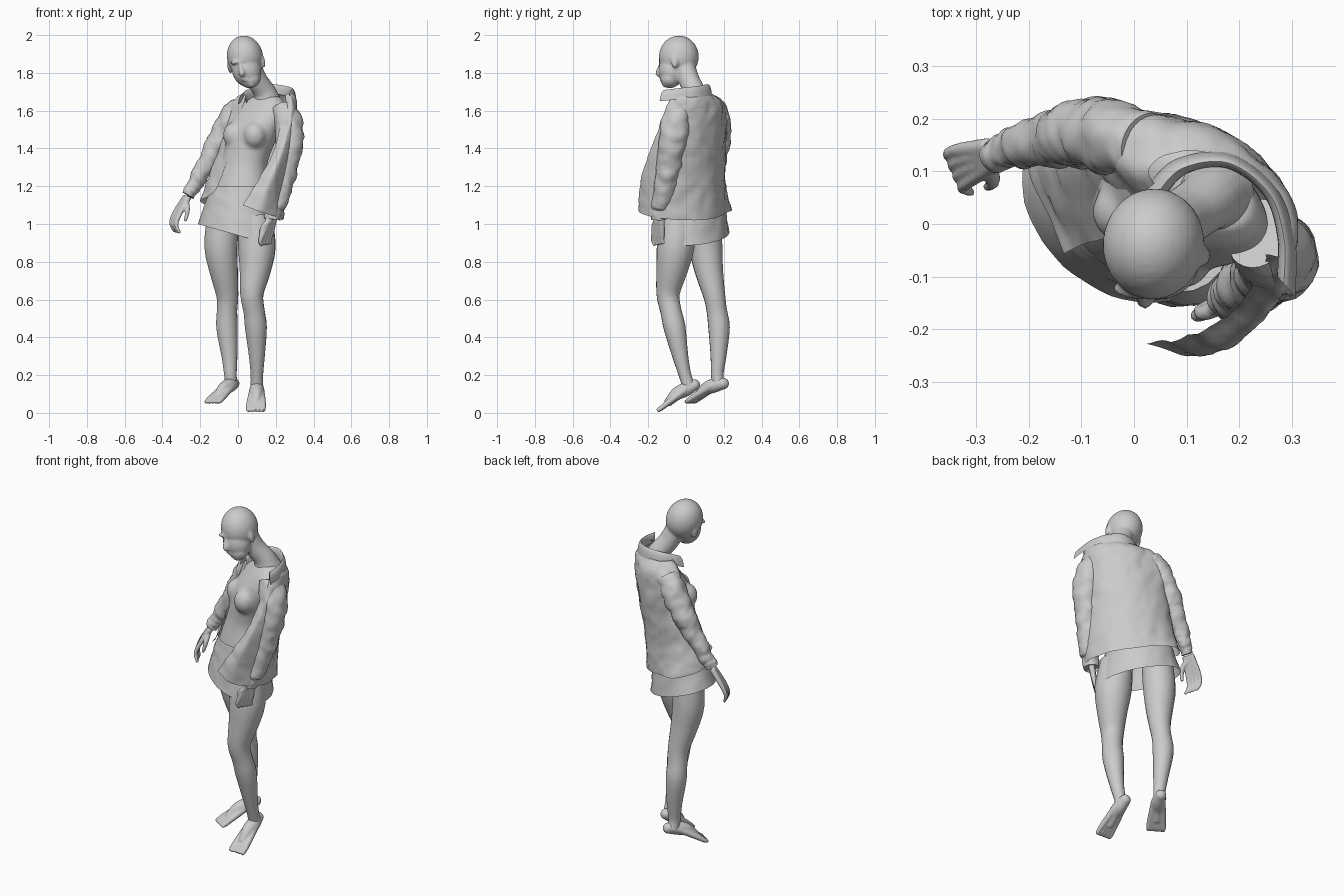
import bpy, bmesh, math
from mathutils import Vector, Matrix, noise

LAT = Vector((0.78, -0.62, 0))      # across the turned body
FWD = Vector((-0.62, -0.78, 0))     # direction the body faces


def spline(pts, n):
    """Catmull-Rom samples, n per span, for vectors of any size."""
    p = [Vector(q) for q in pts]
    p = [2 * p[0] - p[1]] + p + [2 * p[-1] - p[-2]]
    out = []
    for i in range(1, len(p) - 2):
        a, b, c, d = p[i - 1:i + 3]
        for k in range(n):
            t = k / n
            out.append(0.5 * (2 * b + (c - a) * t + (2 * a - 5 * b + 4 * c - d) * t * t
                              + (3 * b - a - 3 * c + d) * t ** 3))
    return out + [p[-2]]


def add_grid(bm, rows, closed=False, cap=False):
    vs = [[bm.verts.new(p) for p in r] for r in rows]
    m = len(vs[0])
    for r0, r1 in zip(vs, vs[1:]):
        for j in range(m if closed else m - 1):
            k = (j + 1) % m
            bm.faces.new((r0[j], r0[k], r1[k], r1[j]))
    if cap:
        bm.faces.new(vs[0][::-1])
        bm.faces.new(vs[-1])


def add_tube(bm, pts, sides=16, n=4, cap=True):
    """Round tube through (x, y, z, radius) points."""
    s = spline(pts, n)
    c = [p.to_3d() for p in s]
    d = (c[1] - c[0]).normalized()
    u = d.orthogonal().normalized()
    rows = []
    for i, p in enumerate(c):
        nd = (c[min(i + 1, len(c) - 1)] - c[max(i - 1, 0)]).normalized()
        u = d.rotation_difference(nd) @ u
        d = nd
        w = d.cross(u)
        rows.append([p + s[i][3] * (math.cos(a) * u + math.sin(a) * w)
                     for a in (math.tau * k / sides for k in range(sides))])
    add_grid(bm, rows, True, cap)


def add_loft(bm, secs, n=4, sides=48, tilt=0, cap=True):
    """Ellipses (x, y, z, half width, half depth) aligned with the body."""
    rows = []
    for s in spline(secs, n):
        ring = []
        for k in range(sides):
            a = math.tau * k / sides
            p = Vector(s[:3]) + LAT * s[3] * math.cos(a) + FWD * s[4] * math.sin(a)
            p.z -= tilt * p.x * max(0, (1.2 - s[2]) / 0.26)
            ring.append(p)
        rows.append(ring)
    add_grid(bm, rows, True, cap)


def add_ball(bm, loc, rad, roll=0, turn=0):
    m = (Matrix.Translation(loc) @ Matrix.Rotation(turn, 4, 'Z')
         @ Matrix.Rotation(roll, 4, 'Y') @ Matrix.Diagonal((*rad, 1)))
    bmesh.ops.create_uvsphere(bm, u_segments=24, v_segments=16, radius=1, matrix=m)


def finish(bm, name, voxel=0, smooth=4, folds=0, angle=50):
    bmesh.ops.recalc_face_normals(bm, faces=bm.faces)
    if folds:
        bm.normal_update()
        for v in bm.verts:
            q = Vector((v.co.x * 14, v.co.y * 14, v.co.z * 16 + v.co.x * 10))
            v.co += v.normal * folds * (noise.noise(q) + 0.5 * noise.noise(q * 2.3))
    me = bpy.data.meshes.new(name)
    bm.to_mesh(me)
    bm.free()
    ob = bpy.data.objects.new(name, me)
    bpy.context.collection.objects.link(ob)
    bpy.ops.object.select_all(action='DESELECT')
    ob.select_set(True)
    bpy.context.view_layer.objects.active = ob
    if voxel:
        r = ob.modifiers.new("merge", 'REMESH')
        r.mode, r.voxel_size, r.use_smooth_shade = 'VOXEL', voxel, True
        s = ob.modifiers.new("soften", 'SMOOTH')
        s.factor, s.iterations = 0.5, smooth
    else:
        bpy.ops.object.shade_smooth_by_angle(angle=math.radians(angle))
    return ob


def add_digits(bm, base, knuckle, mid, tip, side, count, gap, r):
    """Fan of fingers or toes that share one wrist or heel."""
    side = Vector(side).normalized()
    for i in range(count):
        k = (i - (count - 1) / 2) * gap
        pts = [(*(Vector(p) + side * k * f), r * g) for p, f, g in
               ((base, 0.55, 1.6), (knuckle, 1, 1.25), (mid, 1.1, 1), (tip, 1.05, 0.75))]
        add_tube(bm, pts, 10, 4)


# head: skull, face, jaw, nose, lips, brow and ears merged together
bm = bmesh.new()
add_ball(bm, (0.037, -0.038, 1.885), (0.096, 0.106, 0.113), -0.2, -0.1)
add_ball(bm, (0.045, -0.075, 1.815), (0.077, 0.069, 0.092), -0.3)
add_ball(bm, (0.066, -0.085, 1.765), (0.054, 0.05, 0.045), -0.3)
add_ball(bm, (0.07, -0.106, 1.742), (0.025, 0.022, 0.02))
add_ball(bm, (0.035, -0.127, 1.765), (0.024, 0.013, 0.011), 0.3)
add_tube(bm, [(0.012, -0.135, 1.845, 0.009), (0.016, -0.142, 1.82, 0.012),
              (0.021, -0.146, 1.797, 0.016), (0.024, -0.132, 1.788, 0.014)], 10)
add_ball(bm, (0.014, -0.122, 1.862), (0.058, 0.022, 0.012), -0.2)
add_ball(bm, (0.132, -0.06, 1.862), (0.011, 0.02, 0.036), -0.2)
add_ball(bm, (-0.045, -0.022, 1.83), (0.011, 0.02, 0.034), -0.2)
add_tube(bm, [(0.065, -0.01, 1.84, 0.058), (0.098, 0.015, 1.765, 0.056),
              (0.14, 0.045, 1.7, 0.06), (0.155, 0.06, 1.64, 0.08)])
finish(bm, "head_and_neck", 0.007, 3)

# shirt torso with chest
bm = bmesh.new()
add_loft(bm, [(0.0, 0.035, 1.08, 0.175, 0.14), (0.01, 0.04, 1.2, 0.155, 0.125),
              (0.035, 0.045, 1.33, 0.13, 0.112), (0.085, 0.045, 1.5, 0.155, 0.115),
              (0.125, 0.055, 1.61, 0.155, 0.085), (0.15, 0.062, 1.675, 0.085, 0.06)])
for s in (-1, 1):
    add_ball(bm, Vector((0.035, -0.02, 1.47)) + LAT * 0.07 * s, (0.06, 0.06, 0.07))
finish(bm, "shirt", 0.011, 8)

# skirt with slanted hem
bm = bmesh.new()
add_loft(bm, [(0.01, 0.04, 1.2, 0.162, 0.132), (0.0, 0.04, 1.1, 0.185, 0.15),
              (-0.01, 0.04, 0.94, 0.22, 0.172)], 8, 64, 0.28, False)
finish(bm, "skirt", folds=0.004)

# open jacket: each row runs from the left front edge round the back
ROWS = [
    (1.69, [(.25, -.06), (.28, -.06), (.29, -.02), (.26, .06), (.19, .12), (.12, .14), (.06, .13), (.03, .1), (.05, .06)]),
    (1.645, [(.25, -.07), (.285, -.09), (.31, -.03), (.29, .06), (.2, .145), (.1, .185), (.0, .19), (-.03, .12), (.03, .04)]),
    (1.55, [(.23, -.11), (.28, -.13), (.31, -.06), (.29, .06), (.2, .16), (.1, .2), (-.02, .21), (-.06, .13), (.0, .02)]),
    (1.38, [(.185, -.17), (.24, -.19), (.29, -.08), (.26, .06), (.18, .15), (.08, .2), (-.05, .205), (-.11, .13), (-.04, -.02)]),
    (1.22, [(.1, -.215), (.18, -.235), (.265, -.1), (.23, .05), (.15, .15), (.04, .2), (-.09, .2), (-.17, .11), (-.1, -.04)]),
]
HEM = [(.025, -.225, 1.1), (.13, -.245, 1.06), (.23, -.13, 1.03), (.22, .04, 1.02), (.14, .15, 1.03),
       (.02, .215, 1.06), (-.1, .235, 1.08), (-.2, .12, 1.12), (-.13, -.055, 1.16)]
across = [spline([(x, y, z) for x, y in row], 8) for z, row in ROWS] + [spline(HEM, 8)]
down = [spline(col, 8) for col in zip(*across)]
bm = bmesh.new()
add_grid(bm, down)
finish(bm, "jacket", folds=0.007)

# folded collar standing off the neck
ring = spline([(.29, -.12, 1.0), (.29, -.03, 1.01), (.26, .06, 1.02), (.18, .12, 1.03),
               (.09, .11, 1.02), (.04, .06, 1.0), (.02, .02, .98)], 8)
mid = Vector((0.17, 0.02, 0))
fold = spline([(0.85, 0.66, 0), (0.87, 0.69, 0), (0.96, 0.71, 0), (1.08, 0.69, 0), (1.14, 0.65, 0)], 3)
bm = bmesh.new()
add_grid(bm, [[Vector((mid.x + (p.x - mid.x) * f.x, mid.y + (p.y - mid.y) * f.x, p.z + f.y))
               for p in ring] for f in fold])
finish(bm, "collar")

# sleeves with gathered cuffs
SLEEVES = {
    "left_sleeve": [(.235, -.02, 1.62, .065), (.27, -.055, 1.52, .078), (.265, -.08, 1.38, .07),
                    (.24, -.1, 1.25, .063), (.205, -.128, 1.12, .056), (.188, -.138, 1.075, .043), (.18, -.142, 1.025, .041)],
    "right_sleeve": [(.02, .15, 1.62, .06), (-.035, .165, 1.56, .068), (-.1, .17, 1.44, .063),
                     (-.15, .162, 1.35, .056), (-.21, .15, 1.24, .044), (-.245, .14, 1.185, .036), (-.265, .133, 1.15, .034)],
}
for name, pts in SLEEVES.items():
    bm = bmesh.new()
    add_tube(bm, pts, 28, 9)
    finish(bm, name, folds=0.011)

# hands
bm = bmesh.new()
add_digits(bm, (.18, -.142, 1.04), (.155, -.148, .955), (.143, -.15, .915), (.148, -.14, .89),
           (.62, .6, .1), 4, .021, .0115)
add_tube(bm, [(.17, -.155, 1.02, .016), (.135, -.17, .985, .014), (.125, -.165, .95, .012), (.13, -.158, .925, .009)], 10)
finish(bm, "left_hand", 0.005, 2)
bm = bmesh.new()
add_digits(bm, (-.268, .132, 1.145), (-.322, .112, 1.055), (-.34, .1, 1.0), (-.322, .09, .955),
           (.35, -.8, -.1), 4, .021, .0105)
add_tube(bm, [(-.275, .115, 1.12, .016), (-.268, .085, 1.08, .014), (-.272, .075, 1.045, .011), (-.28, .07, 1.015, .008)], 10)
finish(bm, "right_hand", 0.005, 2)

# bare legs
LEGS = {
    "left_leg": [(.09, -.04, 1.04, .09), (.1, -.055, .88, .1), (.09, -.076, .75, .082), (.073, -.095, .63, .062),
                 (.085, -.08, .54, .056), (.095, -.06, .45, .058), (.1, -.03, .3, .042), (.1, -.005, .2, .033), (.1, .015, .14, .034)],
    "right_leg": [(-.08, .1, 1.04, .085), (-.09, .105, .88, .088), (-.075, .122, .75, .075), (-.056, .15, .62, .058),
                  (-.058, .163, .54, .054), (-.058, .175, .45, .057), (-.045, .172, .3, .042), (-.04, .165, .2, .033), (-.036, .175, .15, .034)],
}
for name, pts in LEGS.items():
    bm = bmesh.new()
    add_tube(bm, pts, 18, 3)
    finish(bm, name)

# feet hanging toes down
FEET = {
    "left_foot": [(.1, .045, .148), (.1, .0, .125), (.096, -.1, .05), (.094, -.135, .022), (.094, -.152, .011)],
    "right_foot": [(-.022, .198, .155), (-.045, .15, .145), (-.108, .06, .085), (-.128, .032, .064), (-.138, .016, .056)],
}
for name, (heel, arch, ball, toe, tip) in FEET.items():
    bm = bmesh.new()
    side = (Vector(tip) - Vector(heel)).cross(Vector((0, 0, 1)))
    step = (Vector(ball) - Vector(arch)) * 0.5 + Vector(arch) + Vector((0, 0, 0.012))
    add_ball(bm, heel, (.03, .03, .03))
    add_tube(bm, [(*heel, .03), (*arch, .038), (*step, .034), (*ball, .022)])
    add_digits(bm, arch, ball, toe, tip, side, 5, .0185, .0125)
    finish(bm, name, 0.006, 2)
